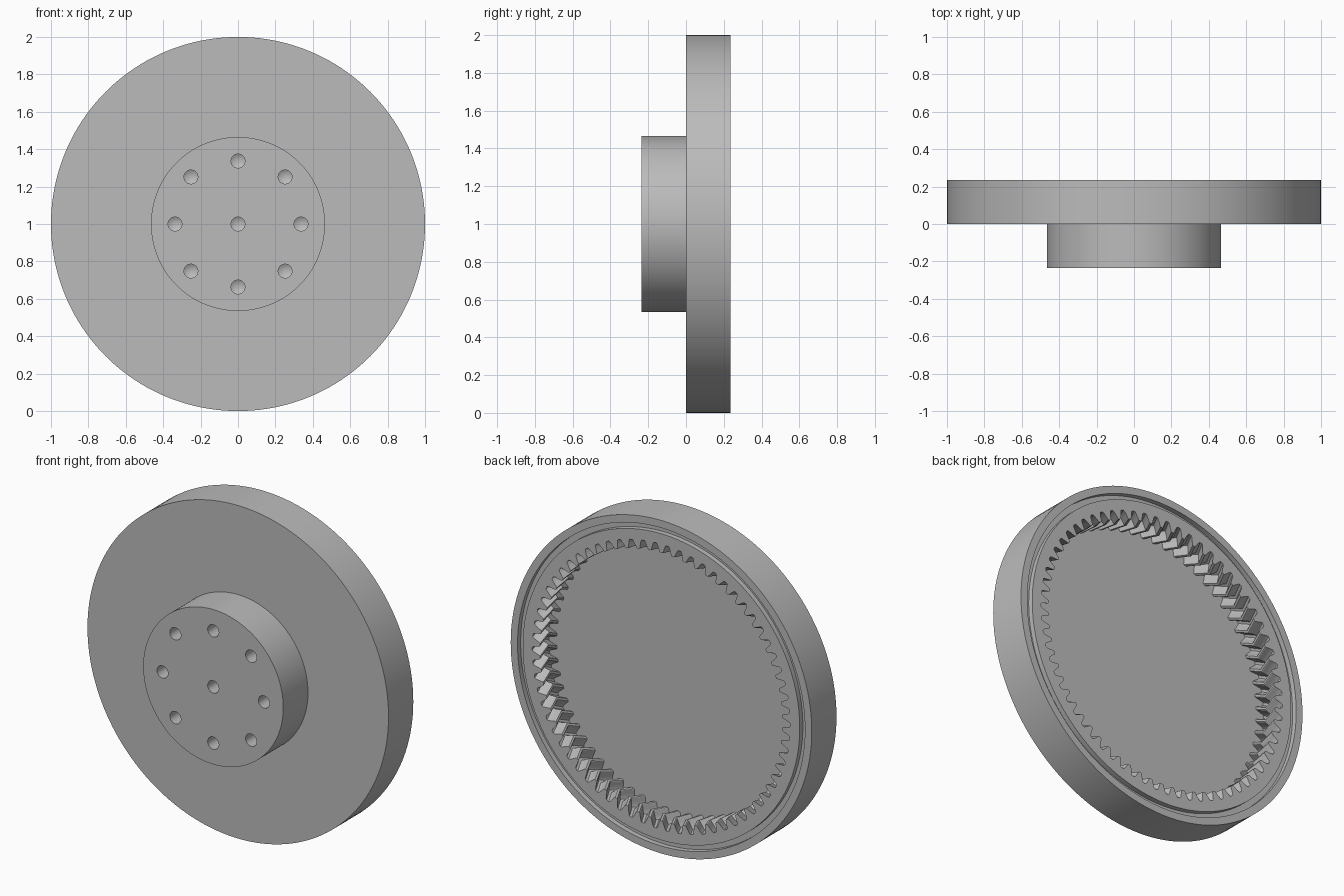
import bpy, bmesh, math
from mathutils import Matrix, Vector

cube = bpy.data.objects.get("Cube")
if cube:
    bpy.data.objects.remove(cube, do_unlink=True)

CENTRE_Z = 1.0
BACK, FRONT = 0.235, -0.235
FLOOR = 0.075
RING_R, ROOT_R, TIP_R = 0.92, 0.857, 0.805
TEETH = 66

steel = bpy.data.materials.new("plain grey")
steel.use_nodes = True
grey = (0.5, 0.5, 0.5, 1)
steel.diffuse_color = grey
steel.node_tree.nodes["Principled BSDF"].inputs["Base Color"].default_value = grey


def finish(bm, name):
    bmesh.ops.recalc_face_normals(bm, faces=bm.faces[:])
    mesh = bpy.data.meshes.new(name)
    bm.to_mesh(mesh)
    bm.free()
    mesh.materials.append(steel)
    obj = bpy.data.objects.new(name, mesh)
    bpy.context.collection.objects.link(obj)
    return obj


def select(obj):
    bpy.ops.object.select_all(action="DESELECT")
    obj.select_set(True)
    bpy.context.view_layer.objects.active = obj


def lathe(name, profile, centres, steps):
    """Turn a (radius, y) profile around the y direction at each (x, z) centre."""
    bm = bmesh.new()
    for cx, cz in centres:
        verts = [bm.verts.new((cx + r, y, cz)) for r, y in profile]
        edges = [bm.edges.new(pair) for pair in zip(verts, verts[1:])]
        bmesh.ops.spin(bm, geom=verts + edges, cent=(cx, 0, cz), axis=(0, 1, 0),
                       angle=math.tau, steps=steps)
    bmesh.ops.remove_doubles(bm, verts=bm.verts[:], dist=0.0001)
    rims = [e for e in bm.edges if e.is_boundary]
    if rims:
        bmesh.ops.holes_fill(bm, edges=rims, sides=0)
    return finish(bm, name)


# Disc with front boss, back rim, seal groove and hollow back
body = lathe("disc_and_boss", [
    (0.465, FRONT), (0.465, 0), (1, 0), (1, BACK),
    (0.955, BACK), (0.955, BACK - 0.03), (RING_R - 0.01, BACK - 0.03),
    (RING_R - 0.01, FLOOR)], [(0, CENTRE_Z)], 160)

# Blind drilled holes: one in the middle, eight around it
spots = [(0, 0)]
for i in range(8):
    a = i * math.pi / 4
    r = 0.337 if i % 2 == 0 else 0.356
    spots.append((r * math.cos(a), r * math.sin(a)))
cutter = lathe("hole_cutter", [(0.037, FRONT - 0.05), (0.037, FRONT + 0.09), (0, FRONT + 0.112)],
               [(x, z + CENTRE_Z) for x, z in spots], 32)
cutter.hide_render = True
select(body)
mod = body.modifiers.new("holes", "BOOLEAN")
mod.operation = "DIFFERENCE"
mod.solver = "EXACT"
mod.object = cutter
bpy.ops.object.modifier_apply(modifier=mod.name)
bpy.data.objects.remove(cutter, do_unlink=True)

# Herringbone ring gear: tooth outline (fraction of pitch, height from root to tip)
PITCH = math.tau / TEETH
MID = (BACK + FLOOR) / 2
TOOTH = [(0.0, 0), (0.1, 0), (0.17, 0.12), (0.26, 0.5), (0.36, 0.94), (0.41, 1),
         (0.59, 1), (0.64, 0.94), (0.74, 0.5), (0.83, 0.12), (0.9, 0)]
outline = [((i + f) * PITCH, ROOT_R + (TIP_R - ROOT_R) * h)
           for i in range(TEETH) for f, h in TOOTH]

bm = bmesh.new()


def loop(y, twist, radius=None):
    return [bm.verts.new(((radius or r) * math.cos(a + twist), y,
                          CENTRE_Z + (radius or r) * math.sin(a + twist)))
            for a, r in outline]


loops = [loop(BACK - 0.03, 0, RING_R), loop(BACK, 0, RING_R), loop(BACK, 0),
         loop(MID, PITCH * 0.5), loop(FLOOR, 0)]
for one, two in zip(loops, loops[1:]):
    for i in range(len(one)):
        bm.faces.new((one[i - 1], one[i], two[i], two[i - 1]))
gear = finish(bm, "herringbone_ring_gear")

for obj in (body, gear):
    select(obj)
    bpy.ops.object.shade_smooth_by_angle(angle=math.radians(28))
